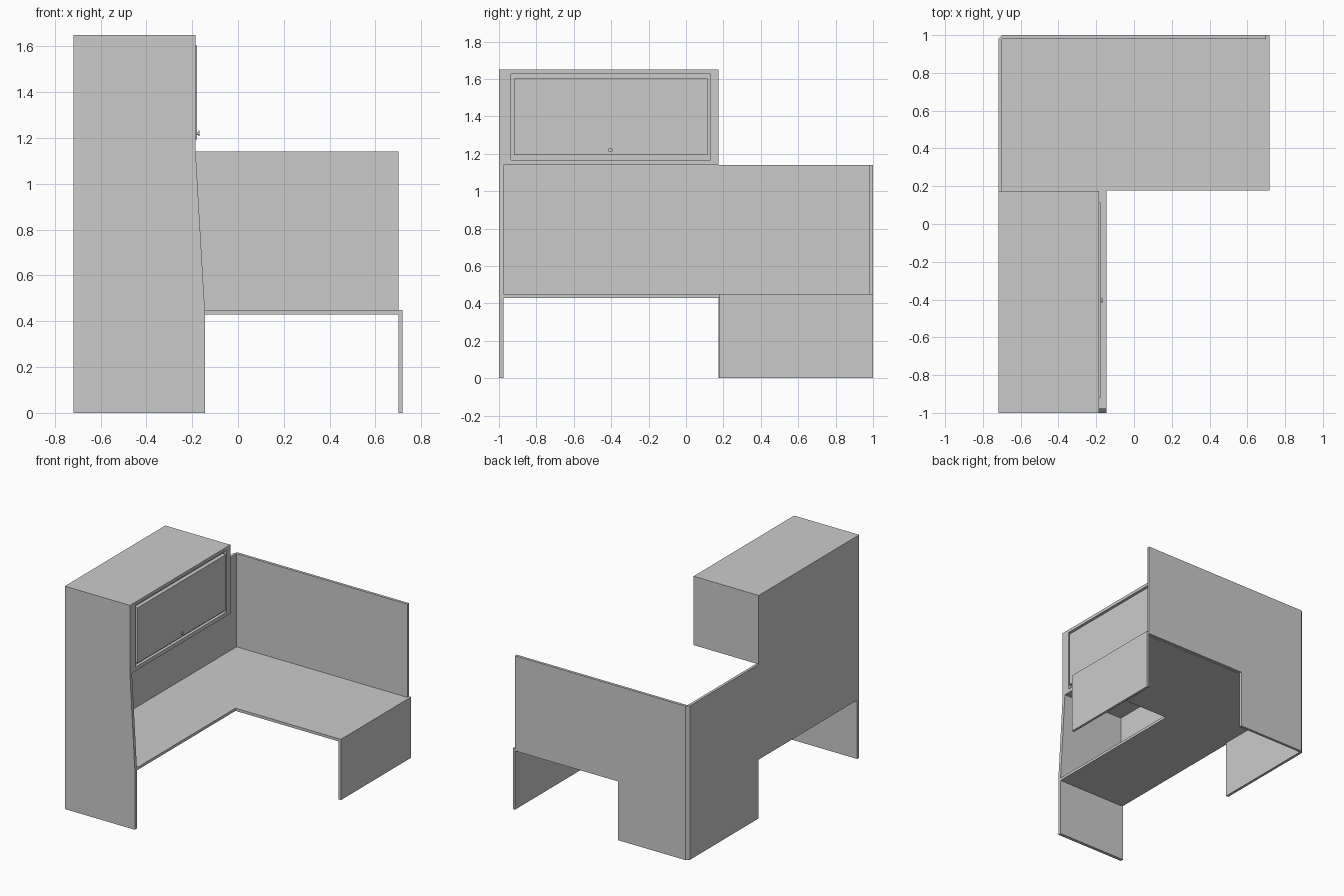
import bpy, bmesh
from mathutils import Vector

if "Cube" in bpy.data.objects:
    bpy.data.objects.remove(bpy.data.objects["Cube"])

X = 0.718      # half width of the whole workstation
T = 0.02       # panel thickness
DESK = 0.45    # desktop height
WALL = 1.14    # partition height
TOP = 1.65     # cabinet top


def prism(name, pts, axis, lo, hi):
    """Extrude a 2D outline along an axis; pts are the other two axes in xyz order."""
    def place(p, d):
        c = list(p)
        c.insert("xyz".index(axis), d)
        return Vector(c)
    bm = bmesh.new()
    face = bm.faces.new([bm.verts.new(place(p, lo)) for p in pts])
    ext = bmesh.ops.extrude_face_region(bm, geom=[face])
    move = place((0, 0), hi - lo)
    bmesh.ops.translate(bm, vec=move, verts=[v for v in ext["geom"] if isinstance(v, bmesh.types.BMVert)])
    bmesh.ops.recalc_face_normals(bm, faces=bm.faces)
    mesh = bpy.data.meshes.new(name)
    bm.to_mesh(mesh)
    bm.free()
    obj = bpy.data.objects.new(name, mesh)
    bpy.context.collection.objects.link(obj)
    return obj


def box(name, x, y, z):
    return prism(name, [(x[0], y[0]), (x[1], y[0]), (x[1], y[1]), (x[0], y[1])], "z", *z)


# Tapered end panel
prism("end_panel", [(-X, 0), (-0.145, 0), (-0.145, DESK), (-0.185, WALL), (-0.185, TOP), (-X, TOP)],
      "y", -1, -0.976)

# Long partition, stepped below the desk and behind the cabinet
prism("long_partition", [(-0.976, 0.435), (0.175, 0.435), (0.175, 0), (0.98, 0), (0.98, WALL),
                         (0.175, WALL), (0.175, TOP), (-0.976, TOP)], "x", -X, -X + T)

# Short partition with its lower foot
prism("short_partition", [(-X + T, 0), (-0.145, 0), (-0.145, 0.435), (0.70, 0.435), (0.70, WALL),
                          (-X + T, WALL)], "y", 0.98, 1)

# Chamfered corner post
prism("corner_post", [(-X, 0.98), (-X + T, 0.98), (-X + T, 1)], "z", 0, WALL)

# L-shaped desktop and its side leg
prism("desktop", [(-X + T, -0.976), (-0.145, -0.976), (-0.145, 0.178), (X, 0.178), (X, 1),
                  (0.70, 1), (0.70, 0.98), (-X + T, 0.98)], "z", DESK - T, DESK)
box("desk_leg", (0.70, X), (0.178, 1), (0, DESK - T))

# Overhead cabinet with a recess for the door
cabinet = box("overhead_cabinet", (-X + T, -0.185), (-0.976, 0.175), (WALL, TOP))
cutter = box("recess_cutter", (-0.207, -0.15), (-0.935, 0.13), (1.168, 1.627))
cutter.hide_render = True
cutter.hide_viewport = True
cut = cabinet.modifiers.new("recess", "BOOLEAN")
cut.operation = "DIFFERENCE"
cut.solver = "EXACT"
cut.object = cutter

# Door and round knob
box("cabinet_door", (-0.207, -0.178), (-0.92, 0.115), (1.194, 1.603))
for name, radius, lo, hi in (("knob_stem", 0.007, -0.178, -0.173), ("knob_head", 0.012, -0.173, -0.168)):
    bpy.ops.mesh.primitive_cylinder_add(vertices=16, radius=radius, depth=hi - lo,
                                        location=((lo + hi) / 2, -0.404, 1.22), rotation=(0, 1.570796, 0))
    bpy.context.object.name = name
    bpy.ops.object.shade_smooth_by_angle()
